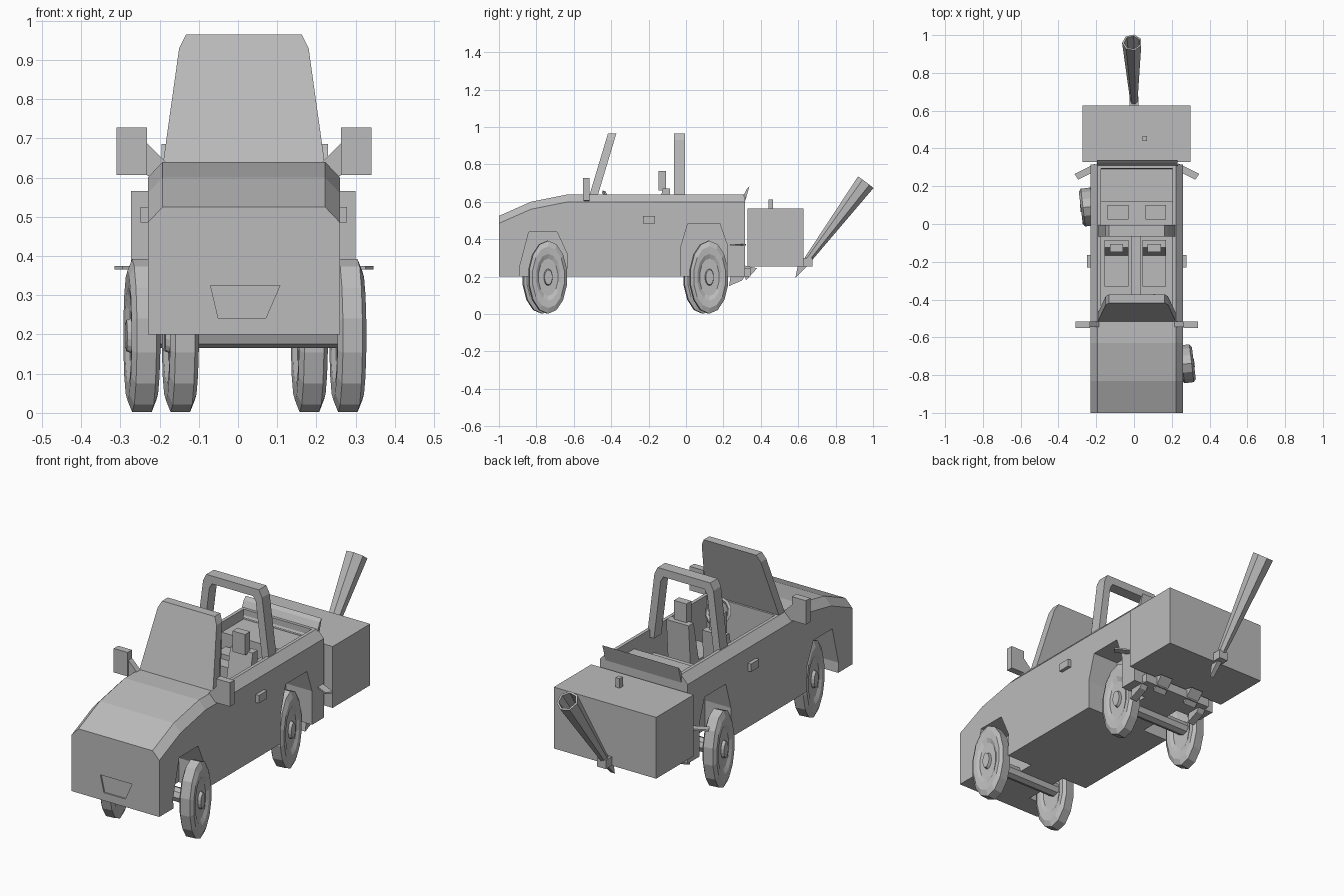
import bpy, bmesh, math
from mathutils import Matrix, Vector

if "Cube" in bpy.data.objects:
    bpy.data.objects.remove(bpy.data.objects["Cube"])

grey = bpy.data.materials.new("plain grey")
grey.use_nodes = True
COLOR = (0.5, 0.5, 0.5, 1)
grey.diffuse_color = COLOR
grey.node_tree.nodes["Principled BSDF"].inputs["Base Color"].default_value = COLOR
XC = 0.015  # centre line of the car


def finish(name, bm):
    bmesh.ops.recalc_face_normals(bm, faces=bm.faces)
    mesh = bpy.data.meshes.new(name)
    bm.to_mesh(mesh)
    bm.free()
    mesh.materials.append(grey)
    ob = bpy.data.objects.new(name, mesh)
    bpy.context.collection.objects.link(ob)
    return ob


def loft(name, rings):
    bm = bmesh.new()
    loops = [[bm.verts.new(p) for p in ring] for ring in rings]
    n = len(loops[0])
    for a, b in zip(loops, loops[1:]):
        for i in range(n):
            j = (i + 1) % n
            bm.faces.new((a[i], a[j], b[j], b[i]))
    bm.faces.new(loops[0])
    bm.faces.new(loops[-1])
    return finish(name, bm)


def prism(name, axis, pts, a, b):
    put = {"x": lambda p, q, d: (d, p, q),
           "y": lambda p, q, d: (p, d, q),
           "z": lambda p, q, d: (p, q, d)}[axis]
    return loft(name, [[put(p, q, d) for p, q in pts] for d in (a, b)])


def box(name, x0, x1, y0, y1, z0, z1):
    return prism(name, "z", [(x0, y0), (x1, y0), (x1, y1), (x0, y1)], z0, z1)


def revolve(name, profile, steps, matrix):
    # profile is (radius, height) about local z
    bm = bmesh.new()
    vs = [bm.verts.new((r, 0, h)) for r, h in profile]
    es = [bm.edges.new(pair) for pair in zip(vs, vs[1:])]
    bmesh.ops.spin(bm, geom=vs + es, cent=(0, 0, 0), axis=(0, 0, 1),
                   angle=math.tau, steps=steps, use_merge=True)
    bmesh.ops.remove_doubles(bm, verts=bm.verts, dist=0.0005)
    bm.transform(matrix)
    return finish(name, bm)


def cut(target, cutter):
    cutter.hide_render = True
    mod = target.modifiers.new("cut", "BOOLEAN")
    mod.operation = "DIFFERENCE"
    mod.solver = "EXACT"
    mod.object = cutter
    bpy.context.view_layer.objects.active = target
    bpy.ops.object.modifier_apply(modifier=mod.name)
    bpy.data.objects.remove(cutter)


def mirrored(half):
    # closes a half outline (half width, height) about the centre line
    return [(XC + w, z) for w, z in half] + [(XC - w, z) for w, z in reversed(half)]


# Body shell with chamfered shoulders and sloping bonnet
rings = []
for y, top in ((-1, 0.525), (-0.83, 0.6), (-0.63, 0.64), (0.315, 0.64)):
    section = mirrored([(0.245, 0.2), (0.245, top - 0.04), (0.207, top)])
    rings.append([(x, y, z) for x, z in section])
body = loft("body", rings)

# Wheel arches
front_arch = [(-0.88, 0.1), (-0.89, 0.25), (-0.84, 0.44), (-0.69, 0.44), (-0.635, 0.32), (-0.64, 0.1)]
rear_arch = [(-0.03, 0.1), (-0.03, 0.35), (0.01, 0.485), (0.18, 0.485), (0.22, 0.37), (0.22, 0.1)]
for arch in (front_arch, rear_arch):
    for s in (-1, 1):
        cut(body, prism("arch_cutter", "x", arch, XC + s * 0.1, XC + s * 0.4))

# Stepped open cabin: footwell, rear bench, rear deck
for y0, y1, floor in ((-0.46, -0.04, 0.36), (-0.05, 0.12, 0.51), (0.1, 0.295, 0.59)):
    cut(body, box("cabin_cutter", XC - 0.19, XC + 0.19, y0, y1, floor, 0.8))

# Recessed front plate
plate = [(-0.07, 0.325), (0.107, 0.325), (0.07, 0.24), (-0.05, 0.24)]
cut(body, prism("plate_cutter", "y", plate, -1.1, -0.993))

# Raked windscreen
screen_outline = [(0.207, 0.63), (0.165, 0.93), (0.147, 0.965)]
screen = prism("windscreen", "y", mirrored(screen_outline), -0.515, -0.47)
for v in screen.data.vertices:
    v.co.y += (v.co.z - 0.64) * 0.3

# Roll bar hoop
hoop = [(0.207, 0.6), (0.165, 0.93), (0.147, 0.965)]
inner = [(0.168, 0.6), (0.13, 0.9), (0.115, 0.925)]
right_edge = [(XC + w, z) for w, z in hoop]
left_edge = [(XC - w, z) for w, z in reversed(hoop)]
inside = [(XC - w, z) for w, z in inner] + [(XC + w, z) for w, z in reversed(inner)]
prism("roll_bar", "y", right_edge + left_edge + inside, -0.065, -0.005)

# Seats
for side, x0, x1 in (("right", -0.155, -0.03), ("left", 0.045, 0.17)):
    box(side + "_seat_cushion", x0, x1, -0.33, -0.1, 0.34, 0.47)
    back = [(-0.17, 0.45), (-0.1, 0.45), (-0.085, 0.67), (-0.125, 0.67)]
    prism(side + "_seat_back", "x", back, x0, x1)
    mid = (x0 + x1) / 2
    box(side + "_headrest", mid - 0.035, mid + 0.035, -0.147, -0.107, 0.66, 0.765)
    box(side + "_rear_seat_pad", x0 + 0.015, x1, 0.025, 0.1, 0.5, 0.535)
box("centre_console", -0.015, 0.035, -0.44, -0.06, 0.35, 0.45)

# Steering wheel and column
tilt = Matrix.Translation((0.107, -0.41, 0.6)) @ Matrix.Rotation(math.radians(-60), 4, "X")
ring = [(0.07, 0), (0.06, 0.01), (0.05, 0), (0.06, -0.01), (0.07, 0)]
revolve("steering_wheel", ring, 12, tilt)
revolve("steering_column", [(0, -0.1), (0.012, -0.1), (0.012, 0), (0, 0)], 6, tilt)
box("steering_spoke", 0.05, 0.165, -0.416, -0.404, 0.592, 0.608)

# Wing mirrors, door handles and side fins
for side, s in (("left", 1), ("right", -1)):
    a, b = sorted((XC + s * 0.247, XC + s * 0.325))
    box(side + "_mirror", a, b, -0.55, -0.515, 0.607, 0.728)
    arm = [(XC + s * w, z) for w, z in ((0.2, 0.64), (0.25, 0.69), (0.25, 0.607), (0.235, 0.6))]
    prism(side + "_mirror_arm", "y", arm, -0.545, -0.515)
    a, b = sorted((XC + s * 0.24, XC + s * 0.263))
    box(side + "_door_handle", a, b, -0.23, -0.165, 0.485, 0.525)
    fin = [(XC + s * w, y) for w, y in ((0.22, 0.32), (0.24, 0.27), (0.31, 0.235), (0.33, 0.265))]
    prism(side + "_rear_fin", "z", fin, 0.366, 0.374)

# Wheels: upright ovals, slightly turned
tyre = [(0, -0.025), (0.1, -0.025), (0.125, -0.035), (0.165, -0.037), (0.195, -0.025), (0.195, 0.025),
        (0.165, 0.037), (0.125, 0.035), (0.1, 0.025), (0.045, 0.025), (0.04, 0.04), (0, 0.04)]
yaw = Matrix.Rotation(math.radians(7), 4, "Z")
squash = Matrix.Scale(0.53, 4, Vector((0, 1, 0)))
for name, x, y, s in (("front_left", 0.28, -0.74, 1), ("front_right", -0.147, -0.77, -1),
                      ("rear_left", 0.182, 0.122, 1), ("rear_right", -0.245, 0.09, -1)):
    turn = Matrix.Rotation(s * math.pi / 2, 4, "Y")
    place = Matrix.Translation((x, y, 0.197))
    revolve(name + "_wheel", tyre, 14, place @ yaw @ squash @ turn)

# Axles
for name, x0, x1, y in (("front", -0.13, 0.26, -0.75), ("rear", -0.23, 0.17, 0.105)):
    place = Matrix.Translation((x0, y, 0.2)) @ Matrix.Rotation(math.pi / 2, 4, "Y")
    length = x1 - x0
    revolve(name + "_axle", [(0, 0), (0.035, 0), (0.035, length), (0, length)], 8, place)

# Rear lip, cargo box and its lid knob
lip = [(0.29, 0.6), (0.315, 0.6), (0.34, 0.685), (0.325, 0.67)]
prism("rear_lip", "x", lip, XC - 0.21, XC + 0.215)
box("cargo_box", -0.273, 0.3, 0.328, 0.628, 0.255, 0.565)
box("lid_knob", 0.045, 0.068, 0.44, 0.465, 0.56, 0.613)

# Flared hollow horn with its bracket
foot, mouth = Vector((0, 0.65, 0.29)), Vector((-0.01, 0.961, 0.705))
axis = mouth - foot
aim = Matrix.Translation(foot) @ axis.to_track_quat("Z", "Y").to_matrix().to_4x4()
d = axis.length
revolve("horn", [(0, 0), (0.02, 0), (0.053, d), (0.043, d), (0.012, 0.08), (0, 0.08)], 7, aim)
box("horn_bracket", -0.025, 0.025, 0.62, 0.675, 0.255, 0.3)
prism("bracket_spur", "x", [(0.585, 0.195), (0.655, 0.265), (0.6, 0.27)], -0.012, 0.012)

# Bumper, corner blocks and loose flaps beneath the tail
box("rear_bumper", -0.18, 0.21, 0.3, 0.345, 0.2, 0.245)
for side, s in (("left", 1), ("right", -1)):
    a, b = sorted((XC + s * 0.16, XC + s * 0.2))
    prism(side + "_mud_flap", "x", [(0.23, 0.15), (0.24, 0.21), (0.32, 0.21), (0.3, 0.18)], a, b)
    a, b = sorted((XC + s * 0.06, XC + s * 0.13))
    prism(side + "_tail_flap", "x", [(0.32, 0.18), (0.31, 0.26), (0.38, 0.245)], a, b)
